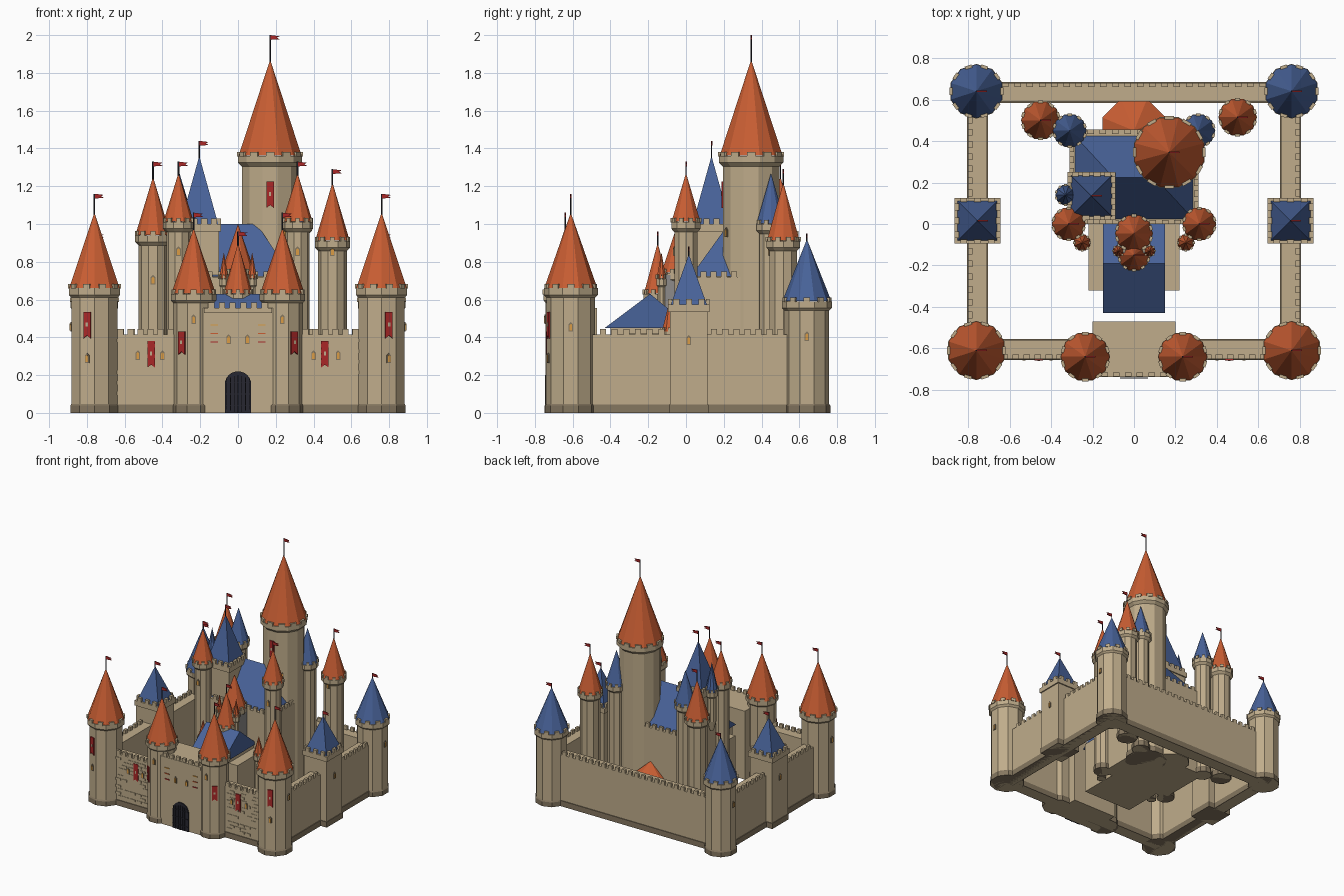
import bpy
import bmesh
from math import sin, cos, pi, radians, sqrt
from mathutils import Matrix
import random

random.seed(4)
if "Cube" in bpy.data.objects:
    bpy.data.objects.remove(bpy.data.objects["Cube"])


def material(name, red, green, blue):
    mat = bpy.data.materials.new(name)
    mat.use_nodes = True
    colour = [(c / 255) ** 2.2 for c in (red, green, blue)] + [1]
    mat.diffuse_color = colour
    mat.node_tree.nodes["Principled BSDF"].inputs["Base Color"].default_value = colour
    return mat


STONE = material("sandstone", 190, 171, 138)
FOOT = material("dark stone", 132, 118, 96)
RED = material("orange roof tile", 200, 94, 54)
BLUE = material("blue roof slate", 74, 99, 152)
BANNER = material("red cloth", 168, 44, 44)
DARK = material("dark iron", 44, 44, 52)
GOLD = material("gold", 218, 155, 70)
GREY = material("grey stone", 140, 138, 136)


# Shape helpers: each adds geometry to a bmesh
def box(bm, centre, size, turn=0):
    matrix = Matrix.Translation(centre) @ Matrix.Rotation(turn, 4, "Z") @ Matrix.Diagonal((*size, 1))
    bmesh.ops.create_cube(bm, size=1, matrix=matrix)


def block(bm, x0, x1, y0, y1, z0, z1):
    box(bm, ((x0 + x1) / 2, (y0 + y1) / 2, (z0 + z1) / 2), (x1 - x0, y1 - y0, z1 - z0))


def lathe(bm, x, y, profile, sides, face=0):
    rings = []
    for r, z in profile:
        angles = [face - pi / 2 + (k + 0.5) * 2 * pi / sides for k in range(sides)]
        if r == 0:
            rings.append([bm.verts.new((x, y, z))] * sides)
        else:
            rings.append([bm.verts.new((x + r * cos(a), y + r * sin(a), z)) for a in angles])
    for low, high in zip(rings, rings[1:]):
        for k in range(sides):
            j = (k + 1) % sides
            bm.faces.new(dict.fromkeys((low[k], low[j], high[j], high[k])))
    for ring in (rings[0], rings[-1]):
        if len(set(ring)) > 2:
            bm.faces.new(ring)


def plate(bm, outline, matrix, thick=0.008):
    front = [bm.verts.new(matrix @ Matrix.Translation((u, -thick, v)).translation) for u, v in outline]
    back = [bm.verts.new(matrix @ Matrix.Translation((u, 0.004, v)).translation) for u, v in outline]
    bm.faces.new(front)
    bm.faces.new(back[::-1])
    for k in range(len(front)):
        j = (k + 1) % len(front)
        bm.faces.new((front[k], back[k], back[j], front[j]))


def finish(bm, name, mat):
    bmesh.ops.recalc_face_normals(bm, faces=bm.faces)
    mesh = bpy.data.meshes.new(name)
    bm.to_mesh(mesh)
    bm.free()
    mesh.materials.append(mat)
    obj = bpy.data.objects.new(name, mesh)
    bpy.context.collection.objects.link(obj)
    return obj


def make(name, mat, add, *args, **options):
    bm = bmesh.new()
    add(bm, *args, **options)
    return finish(bm, name, mat)


# Castle parts
def flag(name, x, y, z0, z1):
    make(name + "_pole", DARK, lathe, x, y, [(0.004, z0 - 0.02), (0.004, z1)], 6)
    spot = Matrix.Translation((x, y, z1))
    make(name + "_flag", BANNER, plate, [(0, 0), (0.05, -0.006), (0.035, -0.013), (0.05, -0.022), (0, -0.025)], spot, thick=0.003)


def tower(name, x, y, r, roof_r, head, tip, pole, roof, sides=10, face=0, base=0):
    face = radians(face)
    flare = roof_r - r
    bm = bmesh.new()
    foot = [(r * 0.4, base - 0.08)] if base else []
    lathe(bm, x, y, foot + [(r, base), (r, head - 0.035 - flare), (roof_r, head - 0.035), (roof_r, head)], sides, face)
    reach = roof_r * cos(pi / sides) - 0.004
    for k in range(sides):
        a = face + k * 2 * pi / sides
        box(bm, (x + reach * sin(a), y - reach * cos(a), head + 0.01), (roof_r * 0.26, 0.018, 0.024), a)
    finish(bm, name, STONE)
    make(name + "_roof", roof, lathe, x, y, [(roof_r * 0.98, head + 0.002), (0, tip)], sides, face)
    if not base:
        make(name + "_foot", FOOT, lathe, x, y, [(r + 0.006, 0), (r + 0.006, 0.038), (r, 0.048)], sides, face)
    if pole:
        flag(name, x, y, tip, pole)


def merlons(bm, x0, y0, x1, y1, z, tall=0.03):
    length = sqrt((x1 - x0) ** 2 + (y1 - y0) ** 2)
    count = max(2, round(length / 0.058))
    for k in range(count):
        t = (k + 0.5) / count
        along_x = abs(x1 - x0) > abs(y1 - y0)
        size = (0.032, 0.02, tall) if along_x else (0.02, 0.032, tall)
        box(bm, (x0 + (x1 - x0) * t, y0 + (y1 - y0) * t, z + tall / 2 - 0.001), size)


def ring_merlons(bm, x0, x1, y0, y1, z):
    merlons(bm, x0, y0, x1, y0, z)
    merlons(bm, x0, y1, x1, y1, z)
    merlons(bm, x0, y0, x0, y1, z)
    merlons(bm, x1, y0, x1, y1, z)


def square_tower(name, x, y, half, head, tip, pole):
    bm = bmesh.new()
    block(bm, x - half + 0.01, x + half - 0.01, y - half + 0.01, y + half - 0.01, 0, head - 0.03)
    block(bm, x - half, x + half, y - half, y + half, head - 0.04, head)
    e = half - 0.01
    ring_merlons(bm, x - e, x + e, y - e, y + e, head)
    finish(bm, name, STONE)
    make(name + "_roof", BLUE, lathe, x, y, [((half - 0.015) * sqrt(2), head), (0, tip)], 4)
    flag(name, x, y, tip, pole)


def on_wall(x, y, z, turn=0, out=0):
    return Matrix.Translation((x, y, z)) @ Matrix.Rotation(radians(turn), 4, "Z") @ Matrix.Translation((0, -out, 0))


def banner(name, spot, w=0.02, h=0.14):
    make(name, BANNER, plate, [(-w, 0), (w, 0), (w, -h), (0, -h + 0.015), (-w, -h)], spot)
    m = 0.006
    make(name + "_emblem", STONE, plate, [(-m, -h * 0.4), (m, -h * 0.4), (m, -h * 0.55), (-m, -h * 0.55)], spot, thick=0.0095)


def slit(name, spot):
    for part, mat, w, h, t in (("_frame", FOOT, 0.012, 0.02, 0.006), ("_glass", GOLD, 0.007, 0.015, 0.009)):
        make(name + part, mat, plate, [(-w, -h), (w, -h), (w, h), (0, h + w), (-w, h)], spot, thick=t)


# Curtain walls, with darker footing
walls, footing = bmesh.new(), bmesh.new()
for x0, x1, y0, y1 in ((-0.76, 0.76, -0.65, -0.56), (-0.76, 0.76, 0.59, 0.68), (-0.8, -0.71, -0.6, 0.64), (0.71, 0.8, -0.6, 0.64)):
    block(walls, x0, x1, y0, y1, 0, 0.415)
    block(footing, x0 - 0.006, x1 + 0.006, y0 - 0.006, y1 + 0.006, 0, 0.045)
for s in (-1, 1):
    merlons(walls, s * 0.33, -0.64, s * 0.65, -0.64, 0.415)
    merlons(walls, s * 0.79, -0.47, s * 0.79, -0.1, 0.415)
    merlons(walls, s * 0.79, 0.12, s * 0.79, 0.53, 0.415)
merlons(walls, -0.65, 0.67, 0.65, 0.67, 0.415)
finish(walls, "curtain_walls", STONE)
finish(footing, "wall_footing", FOOT)

# Raised stones on the front walls
bricks = bmesh.new()
for s in (-1, 1):
    for row in range(12):
        for col in range(5):
            if random.random() < 0.6:
                box(bricks, (s * (0.38 + col * 0.055 + row % 2 * 0.02), -0.65, 0.075 + row * 0.028), (0.045, 0.008, 0.018))
finish(bricks, "wall_bricks", STONE)

# Outer towers and their decorations, mirrored
for side, s in (("left", 1), ("right", -1)):
    tower(side + "_front_tower", s * 0.76, -0.61, 0.128, 0.143, 0.66, 1.06, 1.16, RED, face=18)
    tower(side + "_back_tower", s * 0.76, 0.64, 0.118, 0.132, 0.59, 0.92, 0.95, BLUE, face=18)
    tower(side + "_gate_tower", s * 0.235, -0.64, 0.108, 0.12, 0.63, 0.98, 1.06, RED)
    square_tower(side + "_wall_tower", s * 0.755, 0.015, 0.11, 0.575, 0.84, 0.88)
    make(side + "_wall_tower_foot", FOOT, block, s * 0.755 - 0.105, s * 0.755 + 0.105, -0.09, 0.12, 0, 0.045)
    banner(side + "_corner_banner", on_wall(s * 0.76, -0.61, 0.535, s * 18, 0.122))
    slit(side + "_corner_slit", on_wall(s * 0.76, -0.61, 0.285, s * 18, 0.122))
    slit(side + "_corner_side_slit", on_wall(s * 0.76, -0.61, 0.45, s * 90, 0.122))
    slit(side + "_back_slit", on_wall(s * 0.76, 0.64, 0.4, s * 90, 0.112))
    banner(side + "_wall_banner", on_wall(s * 0.46, -0.65, 0.38))
    banner(side + "_gate_banner", on_wall(s * 0.235, -0.64, 0.43, s * 36, 0.103), h=0.12)
    slit(side + "_gate_slit", on_wall(s * 0.235, -0.64, 0.49, 0, 0.103))
    slit(side + "_wall_slit", on_wall(s * 0.53, -0.65, 0.3))
    slit(side + "_inner_wall_slit", on_wall(s * 0.4, -0.65, 0.3))
    slit(side + "_side_slit", on_wall(s * 0.755, 0.015, 0.38, s * 90, 0.1))
    slit(side + "_gatehouse_slit", on_wall(s * 0.05, -0.73, 0.385))
    for row in range(3):
        make(side + "_gate_stripe", (BANNER, RED, GOLD)[row], box, (s * 0.125, -0.73, 0.375 + row * 0.045), (0.04, 0.012, 0.006))

# Gatehouse with arched gate and portcullis
gate = bmesh.new()
block(gate, -0.2, 0.2, -0.73, -0.47, 0, 0.555)
block(gate, -0.18, 0.18, -0.738, -0.7, 0.53, 0.555)
merlons(gate, -0.17, -0.725, 0.17, -0.725, 0.555)
finish(gate, "gatehouse", STONE)
arch = [(-0.07, 0), (0.07, 0)] + [(0.07 * cos(k * pi / 12), 0.15 + 0.07 * sin(k * pi / 12)) for k in range(13)]
make("gate_door", DARK, plate, arch, on_wall(0, -0.73, 0))
grille = bmesh.new()
for k in range(-3, 4):
    box(grille, (k * 0.02, -0.743, 0.1), (0.004, 0.006, 0.2 - abs(k) * 0.012))
for z in (0.04, 0.1, 0.16):
    box(grille, (0, -0.743, z), (0.135, 0.004, 0.004))
finish(grille, "portcullis", DARK)


def gable(bm, half, y0, ridge, y1, z0, z1, ridge_half):
    ends = [[bm.verts.new(p) for p in ((s * half, y0, z0), (s * ridge_half, ridge, z1), (s * half, y1, z0))] for s in (-1, 1)]
    bm.faces.new(ends[0])
    bm.faces.new(ends[1])
    for k in range(3):
        j = (k + 1) % 3
        bm.faces.new((ends[0][k], ends[0][j], ends[1][j], ends[1][k]))


# Great hall, keep and rear apse
make("hall", STONE, block, -0.22, 0.22, -0.32, 0.04, 0, 0.42)
make("hall_upper_wall", STONE, block, -0.14, 0.14, -0.4, 0.02, 0.3, 0.45)
make("hall_roof", BLUE, gable, 0.15, -0.43, -0.19, 0.03, 0.45, 0.63, 0.15)
keep = bmesh.new()
block(keep, -0.31, 0.31, 0, 0.455, 0, 0.72)
ring_merlons(keep, -0.3, 0.3, 0.01, 0.445, 0.72)
finish(keep, "keep", STONE)
make("keep_roof", BLUE, gable, 0.285, 0.025, 0.225, 0.425, 0.722, 1.0, 0.1)
make("apse", STONE, lathe, 0, 0.45, [(0.14, 0), (0.14, 0.32)], 8)
make("apse_roof", RED, lathe, 0, 0.45, [(0.165, 0.31), (0, 0.45)], 8)

# Keep towers
tower("great_tower", 0.17, 0.345, 0.155, 0.176, 1.36, 1.87, 2.0, RED, sides=12)
square_tower("blue_square_tower", -0.205, 0.135, 0.115, 1.0, 1.36, 1.44)
tower("right_rear_tower", -0.45, 0.5, 0.076, 0.095, 0.94, 1.25, 1.33, RED)
tower("left_rear_tower", 0.5, 0.515, 0.076, 0.093, 0.91, 1.22, 1.29, RED)
tower("side_turret", -0.33, 0.14, 0.036, 0.05, 0.99, 1.22, 0, BLUE, base=0.75)
for side, s in (("left", 1), ("right", -1)):
    tower(side + "_keep_tower", s * 0.315, 0, 0.064, 0.082, 1.01, 1.27, 1.33, RED)
    tower(side + "_keep_back_tower", s * 0.31, 0.45, 0.064, 0.082, 1.0, 1.27, 0, BLUE)
    tower(side + "_hall_turret", s * 0.25, -0.09, 0.032, 0.042, 0.43, 0.58, 0, RED, sides=8)
    tower(side + "_porch_turret", s * 0.075, -0.13, 0.02, 0.028, 0.71, 0.85, 0, RED, sides=8, base=0.56)
    slit(side + "_keep_slit", on_wall(s * 0.315, 0, 0.85, 0, 0.061))
slit("right_rear_slit", on_wall(-0.45, 0.5, 0.7, 0, 0.072))
slit("left_rear_slit", on_wall(0.5, 0.515, 0.85, 0, 0.072))
slit("great_tower_slit", on_wall(0.17, 0.345, 0.95, 30, 0.15))
banner("great_tower_banner", on_wall(0.17, 0.345, 1.225, 0, 0.15))

# Porch cluster above the hall
make("porch", GREY, block, -0.08, 0.08, -0.14, 0.01, 0.5, 0.73)
tower("porch_tower", 0, -0.045, 0.075, 0.092, 0.74, 1.0, 0, RED, base=0.55)
tower("porch_front_turret", 0, -0.15, 0.06, 0.078, 0.63, 0.9, 0.96, RED, base=0.52)
